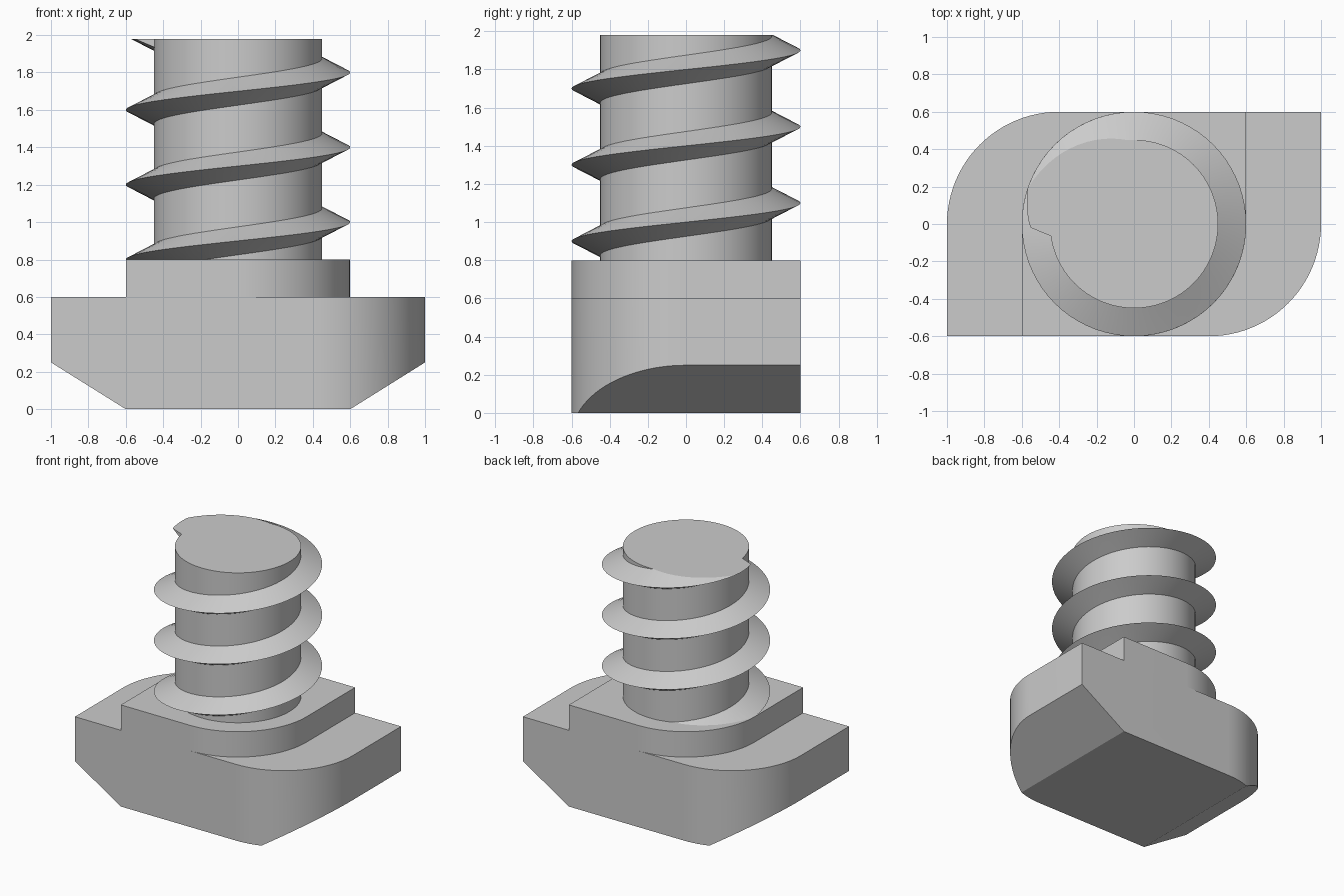
import bpy, bmesh
from math import sin, cos, pi, tau, radians
from mathutils import Vector

cube = bpy.data.objects.get("Cube")
if cube:
    bpy.data.objects.remove(cube, do_unlink=True)

STEEL = (0.6, 0.6, 0.6, 1)
steel = bpy.data.materials.new("plain grey steel")
steel.use_nodes = True
steel.diffuse_color = STEEL
steel.node_tree.nodes["Principled BSDF"].inputs["Base Color"].default_value = STEEL

SHAFT_R, CREST_R, PITCH = 0.45, 0.6, 0.4
HEAD_TOP, COLLAR_TOP, TOP = 0.6, 0.8, 1.98


def finish(bm, name):
    bmesh.ops.recalc_face_normals(bm, faces=bm.faces)
    mesh = bpy.data.meshes.new(name)
    bm.to_mesh(mesh)
    bm.free()
    mesh.materials.append(steel)
    obj = bpy.data.objects.new(name, mesh)
    bpy.context.collection.objects.link(obj)
    bpy.ops.object.select_all(action='DESELECT')
    obj.select_set(True)
    bpy.context.view_layer.objects.active = obj
    bpy.ops.object.shade_smooth_by_angle(angle=radians(25))
    return obj


def slice_off(bm, point, normal):
    """Remove everything on the normal side of a plane and close the cut."""
    geom = bm.verts[:] + bm.edges[:] + bm.faces[:]
    cut = bmesh.ops.bisect_plane(bm, geom=geom, plane_co=point,
                                 plane_no=normal, clear_outer=True)
    edges = [e for e in cut["geom_cut"] if isinstance(e, bmesh.types.BMEdge)]
    bmesh.ops.triangle_fill(bm, edges=edges, use_beauty=True,
                            normal=Vector(normal).normalized())


def prism(outline, z0, z1):
    bm = bmesh.new()
    base = bm.faces.new([bm.verts.new((x, y, z0)) for x, y in outline])
    top = bmesh.ops.extrude_face_region(bm, geom=[base], use_keep_orig=True)
    verts = [v for v in top["geom"] if isinstance(v, bmesh.types.BMVert)]
    bmesh.ops.translate(bm, verts=verts, vec=(0, 0, z1 - z0))
    return bm


def two_round_corners(half_x, r=0.6, steps=24):
    """Block outline with two opposite corners rounded."""
    half = [(-half_x, -r)]
    for i in range(steps + 1):
        a = -pi / 2 + i / steps * pi / 2
        half.append((half_x - r + r * cos(a), r * sin(a)))
    pts = half + [(-x, -y) for x, y in half]
    # drop points that coincide
    return [p for i, p in enumerate(pts)
            if (Vector(p) - Vector(pts[i - 1])).length > 1e-4]


# Head with sloped undersides at both ends
bm = prism(two_round_corners(1.0), 0, HEAD_TOP)
for side in (-1, 1):
    slice_off(bm, (side * 0.6, 0, 0), (side * 0.25, 0, -0.4))
finish(bm, "head")

# Square-and-round collar on the head
finish(prism(two_round_corners(0.6), HEAD_TOP, COLLAR_TOP), "collar")

# Plain shaft
circle = [(SHAFT_R * cos(i / 96 * tau), SHAFT_R * sin(i / 96 * tau)) for i in range(96)]
finish(prism(circle, COLLAR_TOP, TOP), "shaft")

# Right-handed V thread, trimmed at the collar and the shaft end
bm = bmesh.new()
profile = [(SHAFT_R - 0.01, -0.08), (CREST_R, 0), (SHAFT_R - 0.01, 0.08)]
turn_steps = 72
first, last = -turn_steps // 4, turn_steps * 3
rings = []
for i in range(first, last + 1):
    ring = []
    for r, dz in profile:
        turn = i / turn_steps
        if i == last and r < CREST_R:
            turn += 0.025
        a = pi + turn * tau
        ring.append(bm.verts.new((r * cos(a), r * sin(a), COLLAR_TOP + PITCH * turn + dz)))
    rings.append(ring)
for a, b in zip(rings, rings[1:]):
    for k in range(3):
        n = (k + 1) % 3
        bm.faces.new((a[k], a[n], b[n], b[k]))
bm.faces.new(rings[0])
bm.faces.new(rings[-1])
bmesh.ops.triangulate(bm, faces=bm.faces)
slice_off(bm, (0, 0, TOP), (0, 0, 1))
slice_off(bm, (0, 0, COLLAR_TOP), (0, 0, -1))
finish(bm, "thread")
